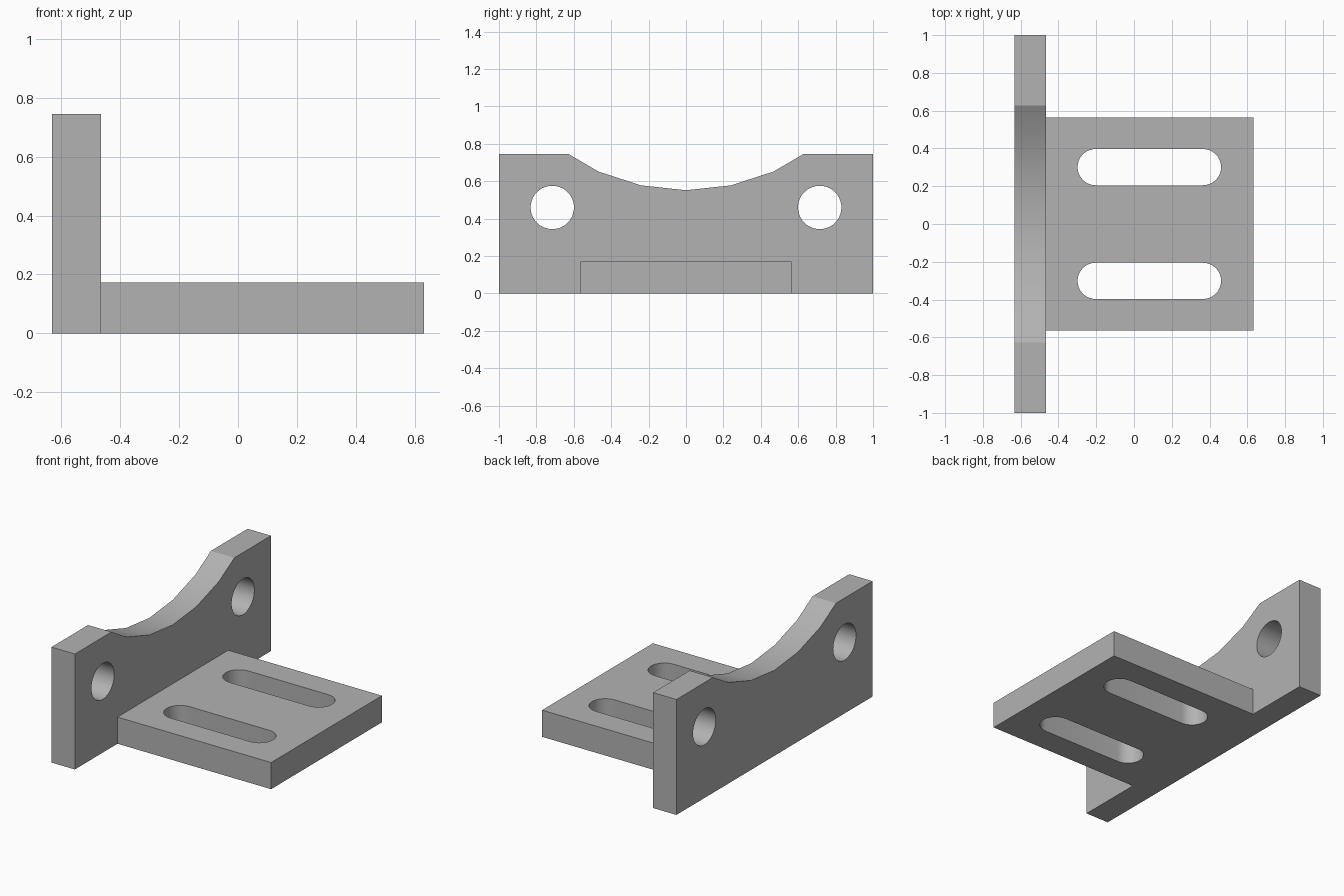
import bpy
import bmesh
import math
from mathutils import Vector

cube = bpy.data.objects.get("Cube")
if cube:
    bpy.data.objects.remove(cube, do_unlink=True)

# One flat grey for the whole bracket
grey = bpy.data.materials.new("bracket grey")
grey.use_nodes = True
colour = (0.45, 0.45, 0.45, 1)
grey.diffuse_color = colour
grey.node_tree.nodes["Principled BSDF"].inputs["Base Color"].default_value = colour


def prism(name, outline, offset):
    """Extrude a closed outline of 3D points along an offset vector."""
    bm = bmesh.new()
    face = bm.faces.new([bm.verts.new(p) for p in outline])
    new = bmesh.ops.extrude_face_region(bm, geom=[face])["geom"]
    moved = [g for g in new if isinstance(g, bmesh.types.BMVert)]
    bmesh.ops.translate(bm, verts=moved, vec=Vector(offset))
    bmesh.ops.recalc_face_normals(bm, faces=bm.faces)
    mesh = bpy.data.meshes.new(name)
    bm.to_mesh(mesh)
    bm.free()
    mesh.materials.append(grey)
    obj = bpy.data.objects.new(name, mesh)
    bpy.context.collection.objects.link(obj)
    return obj


def combine(target, tool, operation):
    """Apply a boolean and remove the tool."""
    mod = target.modifiers.new(operation.title(), 'BOOLEAN')
    mod.operation = operation
    mod.solver = 'EXACT'
    mod.object = tool
    bpy.context.view_layer.objects.active = target
    bpy.ops.object.modifier_apply(modifier=mod.name)
    bpy.data.objects.remove(tool, do_unlink=True)


def arc(cx, cy, radius, start, sweep, steps):
    angles = [start + sweep * i / steps for i in range(steps + 1)]
    return [(cx + radius * math.cos(a), cy + radius * math.sin(a)) for a in angles]


BACK, JOINT, END = -0.632, -0.465, 0.632
THICK, TOP = 0.172, 0.745

# Upright wall with a faceted saddle in its top edge
half = [(0.24, 0.578), (0.468, 0.652), (0.627, TOP), (1, TOP), (1, 0)]
profile = [(0, 0.552)] + half + [(-y, z) for y, z in reversed(half)]
bracket = prism("bracket", [(BACK, y, z) for y, z in profile], (JOINT - BACK, 0, 0))

# Base plate, overlapping into the wall
plate = [(-0.55, -0.565), (END, -0.565), (END, 0.565), (-0.55, 0.565)]
combine(bracket, prism("base_plate", [(x, y, 0) for x, y in plate], (0, 0, THICK)), 'UNION')

for side in (-1, 1):
    # Round bolt hole through the wall
    circle = arc(side * 0.715, 0.46, 0.116, 0, math.tau, 40)[:-1]
    hole = prism("bolt_hole", [(-0.8, y, z) for y, z in circle], (0.5, 0, 0))
    combine(bracket, hole, 'DIFFERENCE')

    # Long adjustment slot through the plate
    y = side * 0.301
    slot = (arc(0.365, y, 0.096, -math.pi / 2, math.pi, 16)
            + arc(-0.203, y, 0.096, math.pi / 2, math.pi, 16))
    cutter = prism("slot", [(px, py, -0.1) for px, py in slot], (0, 0, 0.4))
    combine(bracket, cutter, 'DIFFERENCE')

# Smooth the saddle and holes, keep the corners sharp
bpy.ops.object.select_all(action='DESELECT')
bracket.select_set(True)
bpy.context.view_layer.objects.active = bracket
bpy.ops.object.shade_smooth_by_angle(angle=math.radians(25))
